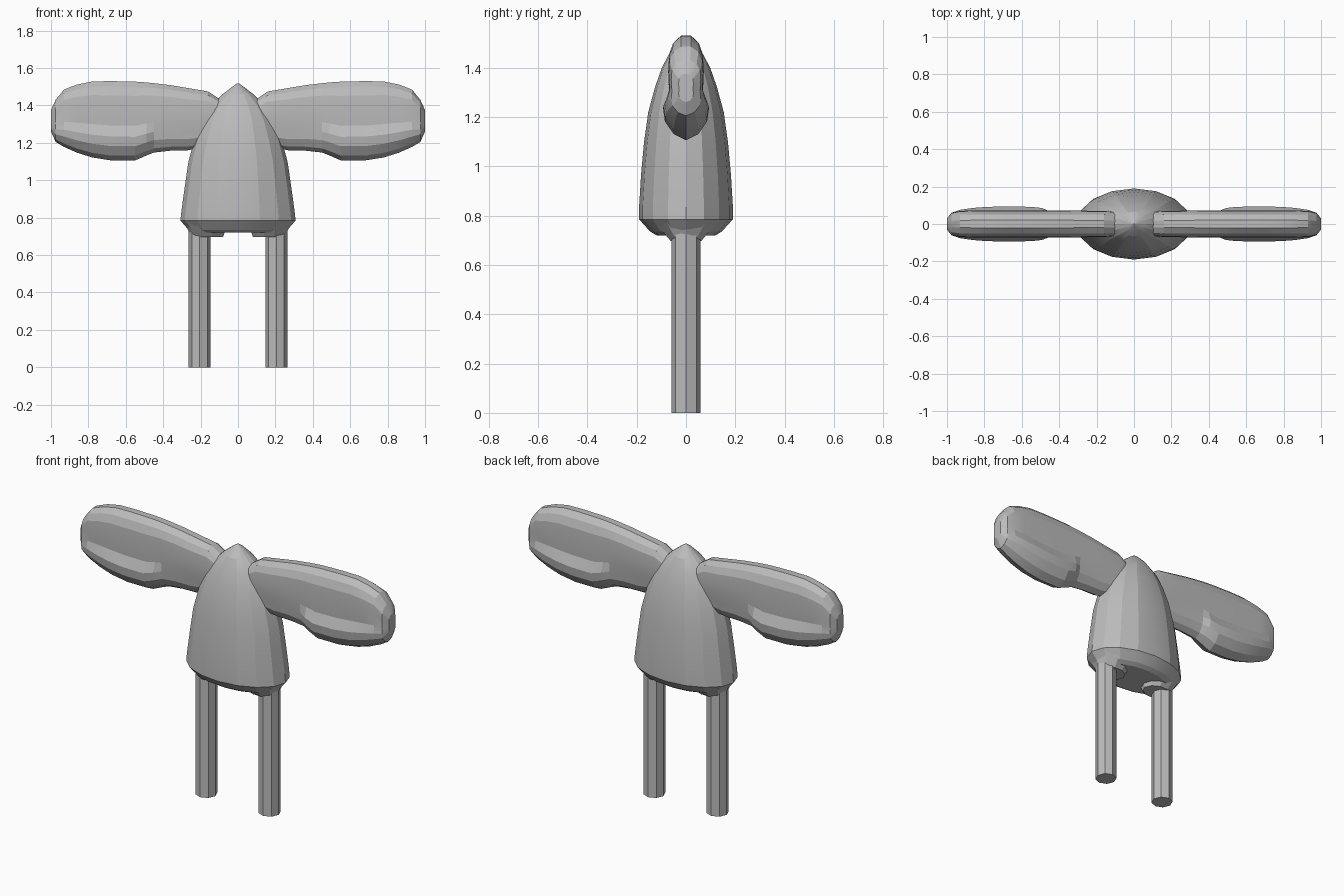
import bpy, bmesh, math

if "Cube" in bpy.data.objects:
    bpy.data.objects.remove(bpy.data.objects["Cube"])

grey = bpy.data.materials.new("plain grey")
grey.diffuse_color = (0.5, 0.5, 0.5, 1)
grey.use_nodes = True
grey.node_tree.nodes["Principled BSDF"].inputs["Base Color"].default_value = grey.diffuse_color


def loft(name, rings):
    """Skin a list of equal-length closed rings and cap both ends."""
    bm = bmesh.new()
    loops = [[bm.verts.new(p) for p in ring] for ring in rings]
    n = len(loops[0])
    for a, b in zip(loops, loops[1:]):
        for i in range(n):
            j = (i + 1) % n
            bm.faces.new((a[i], a[j], b[j], b[i]))
    bm.faces.new(loops[0])
    bm.faces.new(loops[-1])
    bmesh.ops.recalc_face_normals(bm, faces=bm.faces[:])
    mesh = bpy.data.meshes.new(name)
    bm.to_mesh(mesh)
    bm.free()
    ob = bpy.data.objects.new(name, mesh)
    bpy.context.collection.objects.link(ob)
    mesh.materials.append(grey)
    # soften only the gentle facets
    for o in bpy.context.selected_objects:
        o.select_set(False)
    ob.select_set(True)
    bpy.context.view_layer.objects.active = ob
    bpy.ops.object.shade_smooth_by_angle(angle=math.radians(15))
    return ob


def ellipse(cx, z, rx, ry, n):
    return [(cx + rx * math.cos(2 * math.pi * i / n),
             ry * math.sin(2 * math.pi * i / n), z) for i in range(n)]


# Body: flattened bullet with a chamfered base; (z, half width, half depth)
BODY = [(0.72, 0.23, 0.12), (0.735, 0.265, 0.145), (0.785, 0.308, 0.19),
        (0.84, 0.302, 0.19), (0.97, 0.284, 0.182), (1.1, 0.265, 0.17),
        (1.22, 0.232, 0.153), (1.32, 0.195, 0.126), (1.4, 0.145, 0.098),
        (1.46, 0.082, 0.066), (1.5, 0.03, 0.028), (1.518, 0.004, 0.004)]
loft("body", [ellipse(0, z, rx, ry, 16) for z, rx, ry in BODY])

# Wing cross-section: (height fraction, share of depth), lower lobe is marked by low fractions
SECTION = [(0, 0.0), (0.06, 0.55), (0.18, 0.92), (0.30, 1.0), (0.44, 0.95),
           (0.65, 1.0), (0.82, 0.95), (0.93, 0.72), (1, 0.28)]
# Wing stations: (x, bottom, top, upper half depth, lower half depth)
WING = [(0.06, 1.22, 1.41, 0.055, 0.05), (0.10, 1.19, 1.435, 0.066, 0.06),
        (0.16, 1.18, 1.475, 0.07, 0.06), (0.27, 1.16, 1.493, 0.071, 0.06),
        (0.36, 1.158, 1.508, 0.072, 0.062), (0.45, 1.148, 1.519, 0.072, 0.066),
        (0.49, 1.132, 1.523, 0.072, 0.085), (0.55, 1.106, 1.527, 0.072, 0.092),
        (0.68, 1.106, 1.53, 0.072, 0.093), (0.78, 1.122, 1.528, 0.072, 0.092),
        (0.86, 1.147, 1.512, 0.072, 0.086), (0.93, 1.178, 1.485, 0.07, 0.076),
        (0.975, 1.205, 1.43, 0.06, 0.06), (1.0, 1.26, 1.375, 0.03, 0.03)]


def wing_ring(side, x, lo, hi, up, low):
    half = [((low if f < 0.4 else up) * w, lo + (hi - lo) * f) for f, w in SECTION]
    outline = half + [(-y, z) for y, z in reversed(half[1:])]
    return [(side * x, y, z) for y, z in outline]


for side, label in ((-1, "left"), (1, "right")):
    loft(label + "_wing", [wing_ring(side, *s) for s in WING])
    # Straight octagonal leg
    loft(label + "_leg", [ellipse(side * 0.205, z, 0.059, 0.059, 8)
                          for z in (0.0, 0.76)])
    # Low collar where the leg meets the body
    loft(label + "_leg_collar", [ellipse(side * 0.165, 0.697, 0.085, 0.065, 10),
                                 ellipse(side * 0.17, 0.77, 0.115, 0.13, 10)])
